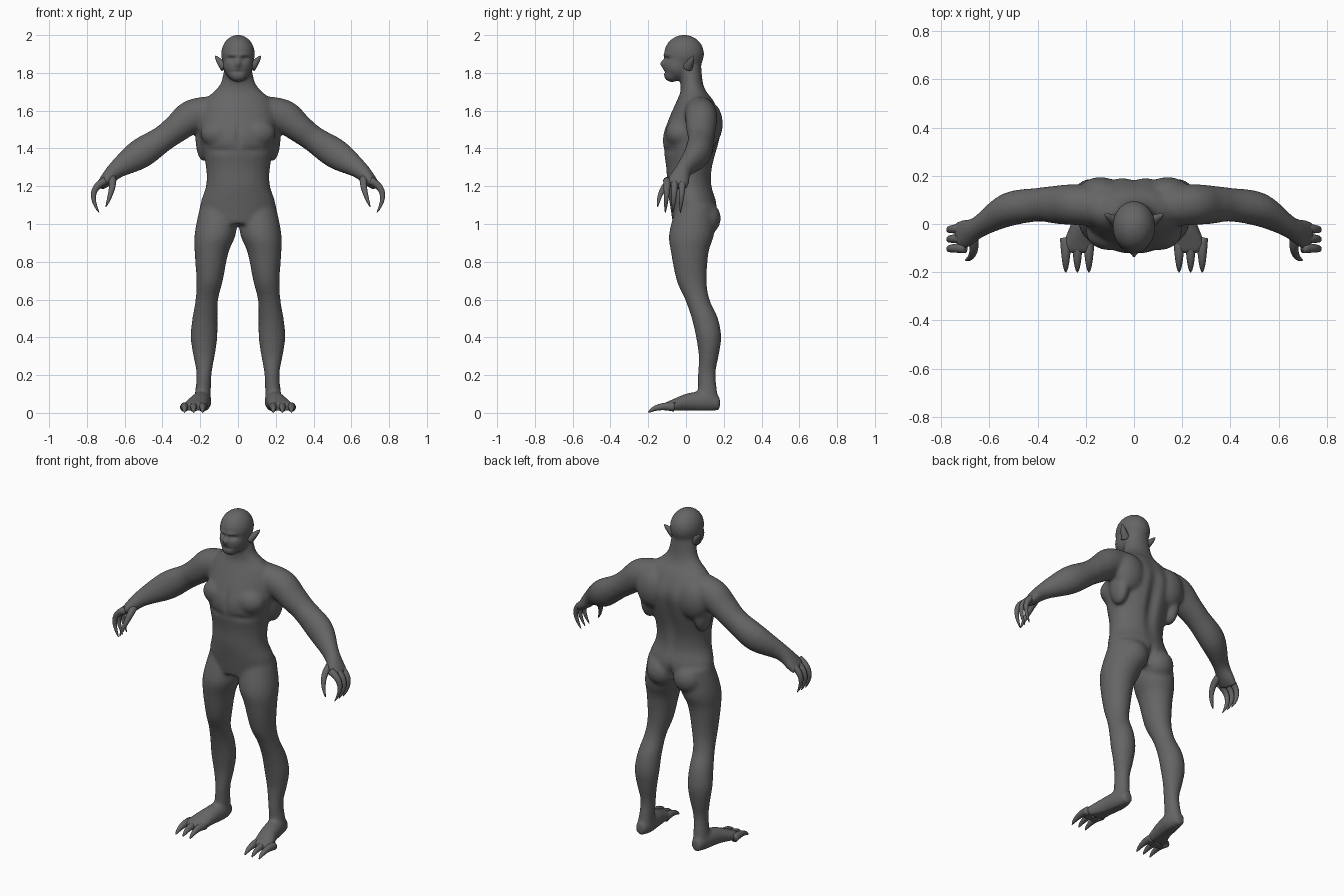
import bpy, bmesh, math
from mathutils import Matrix, Vector

default_cube = bpy.data.objects.get("Cube")
if default_cube:
    bpy.data.objects.remove(default_cube)

X_AXIS, Y_AXIS, Z_AXIS = Matrix.Identity(3)

skin = bpy.data.materials.new("dark_grey_skin")
skin.use_nodes = True
skin.diffuse_color = (.13, .13, .13, 1)
skin.node_tree.nodes["Principled BSDF"].inputs["Base Color"].default_value = skin.diffuse_color


def smooth_path(keys, steps=4):
    """Fill in rings between the key rings with a flowing spline."""
    keys = [Vector(key) for key in keys]
    padded = [keys[0], *keys, keys[-1]]
    rings = []
    for before, start, end, after in zip(padded, padded[1:], padded[2:], padded[3:]):
        for step in range(steps):
            t = step / steps
            leave, arrive = (end - before) / 2, (after - start) / 2
            bend = (end - start) * 3 - leave * 2 - arrive
            settle = (start - end) * 2 + leave + arrive
            rings.append(start + leave * t + bend * t ** 2 + settle * t ** 3)
    return rings + [keys[-1]]


def loft(bm, rings, side, axis=None, flip=1, count=24):
    """Skin elliptical rings (x, y, z, half width, half depth) along a path."""
    centres = [Vector(ring[:3]) for ring in rings]
    last = len(rings) - 1
    loops = []
    for i, ring in enumerate(rings):
        along = axis or (centres[min(i + 1, last)] - centres[max(i - 1, 0)]).normalized()
        across = (side - along * side.dot(along)).normalized()
        deep = along.cross(across)
        loop = []
        for k in range(count):
            angle = math.tau * k / count
            point = centres[i] + across * ring[3] * math.cos(angle) + deep * ring[4] * math.sin(angle)
            loop.append(bm.verts.new((point.x * flip, point.y, point.z)))
        loops.append(loop)
    faces = [bm.faces.new(loops[0]), bm.faces.new(loops[-1])]
    for lower, upper in zip(loops, loops[1:]):
        for k in range(count):
            faces.append(bm.faces.new((lower[k - 1], lower[k], upper[k], upper[k - 1])))
    bmesh.ops.recalc_face_normals(bm, faces=faces)


def blob(bm, centre, radii, flip=1):
    """Ellipsoid mass."""
    x, y, z = centre
    place = Matrix.Translation((x * flip, y, z)) @ Matrix.Diagonal((*radii, 1))
    bmesh.ops.create_uvsphere(bm, u_segments=24, v_segments=16, radius=1, matrix=place)


def shade_smooth(mesh):
    for polygon in mesh.polygons:
        polygon.use_smooth = True


def make_object(name, bm):
    mesh = bpy.data.meshes.new(name)
    bm.to_mesh(mesh)
    bm.free()
    mesh.materials.append(skin)
    shade_smooth(mesh)
    obj = bpy.data.objects.new(name, mesh)
    bpy.context.collection.objects.link(obj)
    return obj


def tapered_horn(name, base, bend, tip, radius, side, flip):
    """Curved, pointed form used for fingers, toes and ears."""
    base, bend, tip = Vector(base), Vector(bend), Vector(tip)
    steps = 12
    rings = []
    for step in range(steps + 1):
        t = step / steps
        centre = base.lerp(bend, t).lerp(bend.lerp(tip, t), t)
        thickness = max(radius * math.sqrt(1 - t), radius / 12)
        rings.append((*centre, thickness, thickness))
    bm = bmesh.new()
    loft(bm, rings, side, None, flip, 16)
    make_object(name, bm)


# Torso and neck, bottom to top
torso = [
    (0, .04, 1, .17, .11), (0, .04, 1.1, .2, .125), (0, .02, 1.2, .17, .12),
    (0, .02, 1.3, .17, .125), (0, .03, 1.45, .2, .155), (0, .05, 1.55, .21, .145),
    (0, .05, 1.65, .18, .1), (0, .04, 1.7, .13, .07), (0, .03, 1.75, .09, .06),
    (0, .02, 1.85, .07, .06)]

# Leg, hip to ankle
leg = [
    (.1, .05, 1.1, .1, .1), (.12, .03, .95, .11, .12), (.14, .02, .85, .09, .1),
    (.15, .03, .7, .07, .08), (.165, .06, .6, .06, .065), (.175, .1, .5, .067, .07),
    (.18, .12, .4, .071, .067), (.18, .12, .3, .057, .053), (.18, .11, .2, .04, .047),
    (.19, .12, .05, .045, .055)]

# Foot, heel to ball
foot = [(.19, .18, .05, .03, .035), (.19, .11, .06, .05, .055), (.205, .01, .055, .055, .05),
        (.23, -.08, .035, .067, .033), (.23, -.12, .03, .063, .02)]

# Arm, shoulder to knuckles
arm = [
    (.12, .07, 1.6, .08, .08), (.24, .08, 1.57, .085, .09), (.32, .08, 1.51, .08, .077),
    (.4, .08, 1.45, .07, .07), (.52, .06, 1.37, .07, .08), (.64, -.01, 1.29, .045, .05),
    (.7, -.04, 1.23, .06, .035), (.73, -.05, 1.2, .06, .025)]

bm = bmesh.new()
loft(bm, smooth_path(torso), X_AXIS, Z_AXIS)
blob(bm, (0, -.01, 1.9), (.09, .107, .102))            # cranium
blob(bm, (0, -.04, 1.84), (.08, .083, .08))            # face
blob(bm, (0, -.075, 1.79), (.05, .045, .04))           # jaw
for flip in (1, -1):
    loft(bm, smooth_path(leg), X_AXIS, Z_AXIS, flip)
    loft(bm, smooth_path(foot), X_AXIS, Y_AXIS, flip)
    loft(bm, smooth_path(arm), Y_AXIS, None, flip)
    blob(bm, (.09, .1, 1.03), (.09, .085, .09), flip)     # buttock
    blob(bm, (.14, .12, 1.53), (.1, .075, .12), flip)     # shoulder blade
    blob(bm, (.1, -.035, 1.48), (.1, .075, .08), flip)    # chest muscle
    blob(bm, (.18, .09, 1.45), (.045, .07, .12), flip)    # side back muscle
body = make_object("body", bm)

# Fuse the masses into one skin and relax it
fuse = body.modifiers.new("fuse", 'REMESH')
fuse.mode = 'VOXEL'
fuse.voxel_size = .008
relax = body.modifiers.new("relax", 'SMOOTH')
relax.iterations = 22
baked = bpy.data.meshes.new_from_object(body.evaluated_get(bpy.context.evaluated_depsgraph_get()))
body.modifiers.clear()
body.data = baked

# Sculpt strokes: x, z, brush width, brush height, push along y
front_strokes = [
    (.036, 1.875, .022, .012, .014),    # eye sockets
    (0, 1.85, .013, .02, -.017),        # nose
    (.03, 1.895, .03, .01, -.008),      # brow
    (0, 1.805, .03, .006, .007),        # mouth
    (0, 1.47, .015, .07, .01),          # breastbone
    (.09, 1.39, .07, .02, .007)]        # under the chest
back_strokes = [
    (0, 1.4, .035, .18, -.022),         # spine
    (0, 1.02, .018, .06, -.03)]         # cleft between the buttocks
for facing, strokes in ((-1, front_strokes), (1, back_strokes)):
    for vertex in baked.vertices:
        x, y, z = vertex.co
        strength = min(max(facing * y * 15, 0), 1)
        for centre_x, centre_z, width, height, push in strokes:
            distance = ((abs(x) - centre_x) / width) ** 2 + ((z - centre_z) / height) ** 2
            if distance < 8:
                vertex.co.y += push * strength * math.exp(-distance)
        vertex.co.z = max(z, .012)      # flat sole
shade_smooth(baked)

for flip, label in ((1, "left"), (-1, "right")):
    for i in range(3):
        # Clawed finger
        y = -.1 + .04 * i
        tapered_horn(f"{label}_finger_{i + 1}", (.7, y, 1.23), (.81, y, 1.18),
                     (.735, y - .01, 1.06), .021, Y_AXIS, flip)
        # Clawed toe
        x = .187 + .048 * i
        tapered_horn(f"{label}_toe_{i + 1}", (x, -.06, .03), (x, -.15, .045),
                     (x, -.2, .002), .024, X_AXIS, flip)
    tapered_horn(f"{label}_thumb", (.67, -.04, 1.25), (.65, -.14, 1.21),
                 (.7, -.15, 1.09), .023, Y_AXIS, flip)
    tapered_horn(f"{label}_ear", (.07, .01, 1.83), (.09, .02, 1.85),
                 (.12, .04, 1.89), .026, Y_AXIS, flip)
